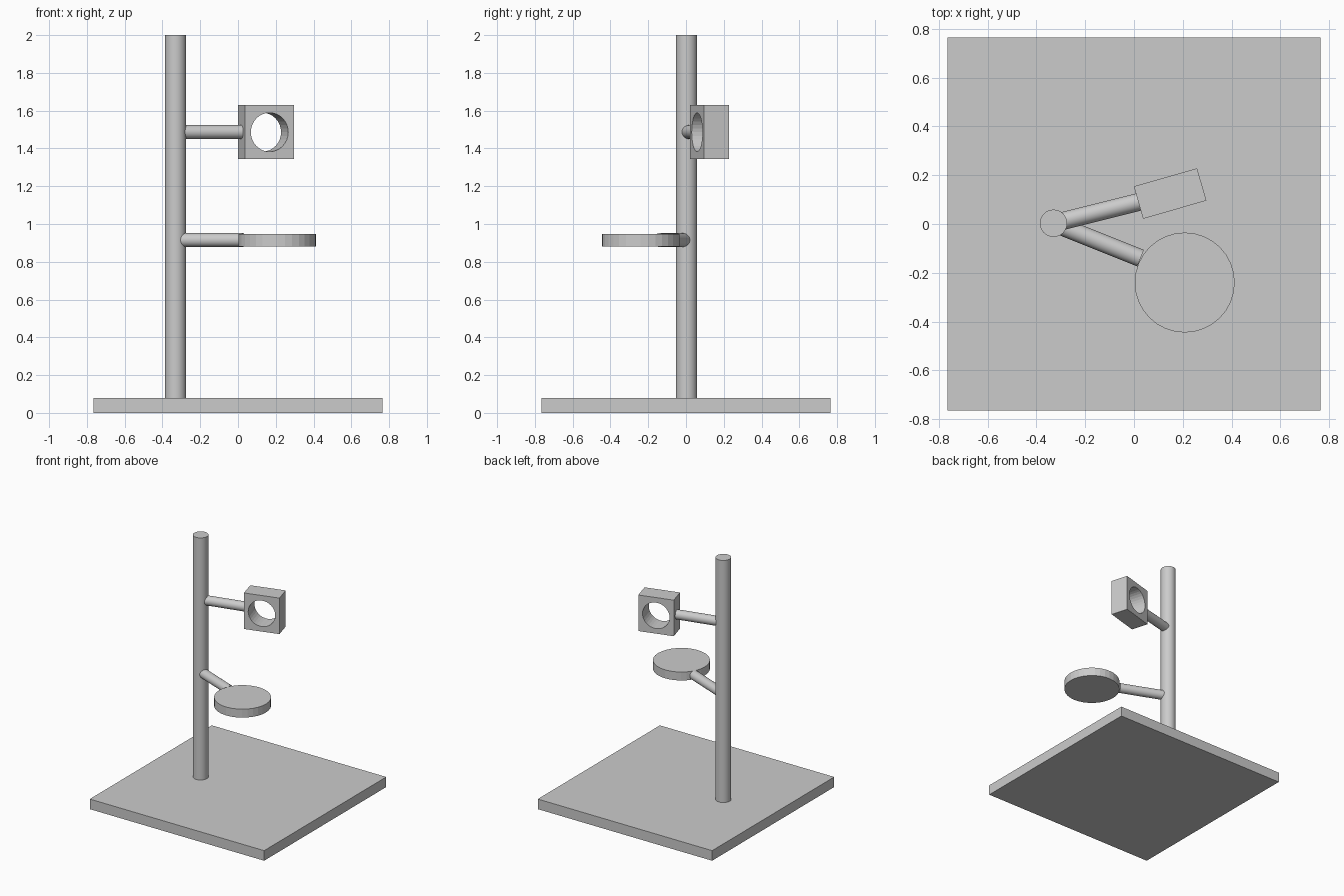
import bpy
import math
from mathutils import Vector

if "Cube" in bpy.data.objects:
    bpy.data.objects.remove(bpy.data.objects["Cube"])

SIDES = 32


def box(name, loc, size, angle=0.0):
    bpy.ops.mesh.primitive_cube_add(size=1, location=loc, rotation=(0, 0, angle))
    obj = bpy.context.object
    obj.name = name
    obj.scale = size
    bpy.ops.object.transform_apply(location=False, rotation=False, scale=True)
    return obj


def rod(name, start, end, radius, smooth=True):
    a, b = Vector(start), Vector(end)
    bpy.ops.mesh.primitive_cylinder_add(
        vertices=SIDES, radius=radius, depth=(b - a).length, location=(a + b) / 2,
        rotation=(b - a).to_track_quat('Z', 'Y').to_euler())
    obj = bpy.context.object
    obj.name = name
    if smooth:
        bpy.ops.object.shade_smooth_by_angle(angle=math.radians(30))
    return obj


# Base plate and upright pole
pole_x, pole_y = -0.33, 0.003
box("base", (0, 0, 0.04), (1.53, 1.53, 0.08))
rod("pole", (pole_x, pole_y, 0.08), (pole_x, pole_y, 2.0), 0.056)

# Lower arm with round stage
rod("lower_arm", (pole_x, pole_y, 0.915), (0.027, -0.14, 0.915), 0.0365)
rod("stage_disc", (0.208, -0.24, 0.881), (0.208, -0.24, 0.948), 0.205, smooth=False)

# Upper arm with holder block
rod("upper_arm", (pole_x, pole_y, 1.487), (0.026, 0.092, 1.487), 0.0365)
turn = math.radians(16)
centre = Vector((0.148, 0.125, 1.486))
block = box("holder_block", centre, (0.27, 0.138, 0.286), turn)

# Round hole through the block
axis = Vector((-math.sin(turn), math.cos(turn), 0)) * 0.2
cutter = rod("hole_cutter", centre - axis, centre + axis, 0.103, smooth=False)
cutter.hide_render = True
cutter.hide_set(True)
cut = block.modifiers.new("hole", 'BOOLEAN')
cut.operation = 'DIFFERENCE'
cut.solver = 'EXACT'
cut.object = cutter
